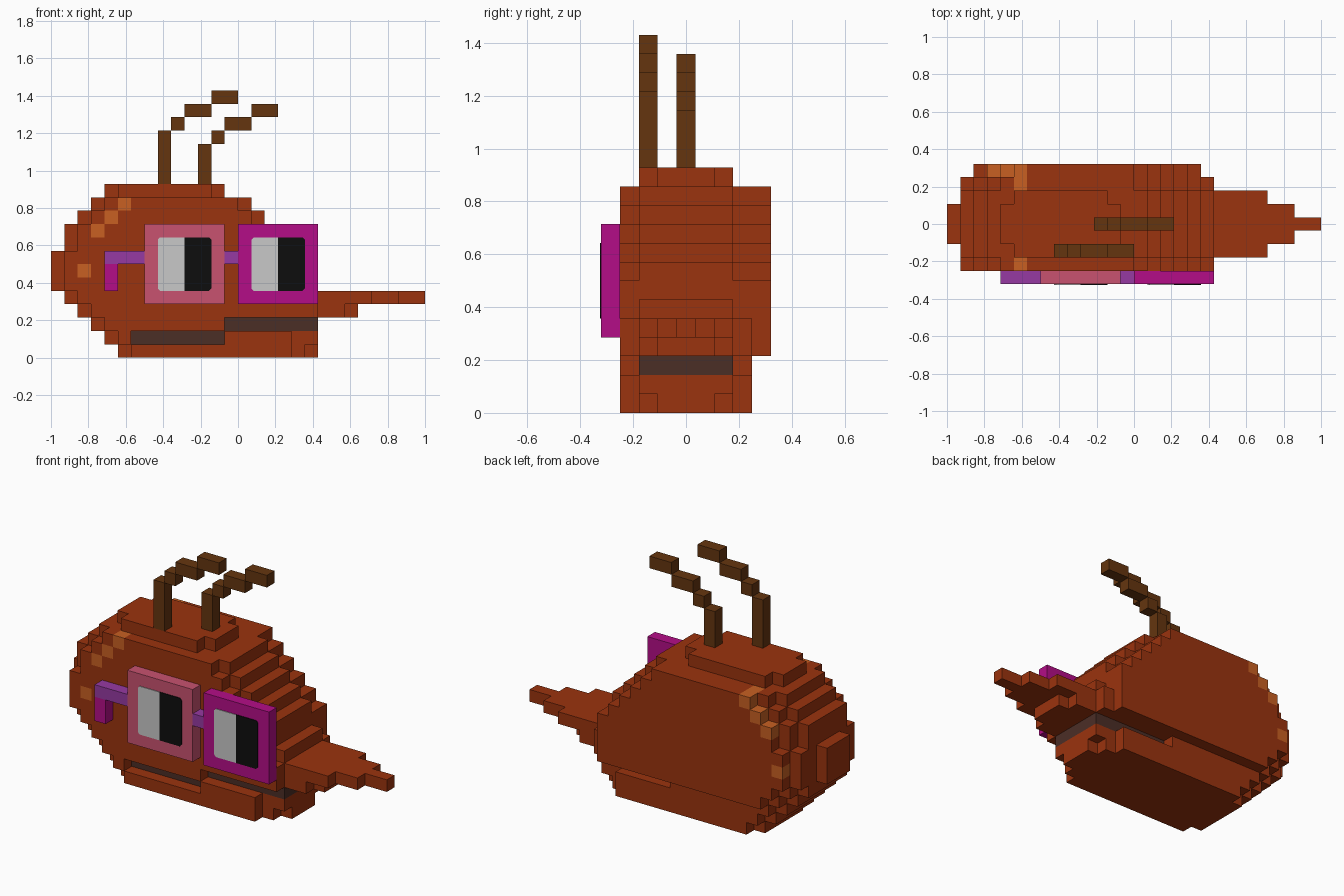
import bpy, bmesh

if "Cube" in bpy.data.objects:
    bpy.data.objects.remove(bpy.data.objects["Cube"])

U = 1 / 14                      # edge of one cube
ORIGIN = (-1.0, -4.5 * U, 0.0)


def linear(c):
    c /= 255
    return c / 12.92 if c <= 0.04045 else ((c + 0.055) / 1.055) ** 2.4


def material(name, r, g, b):
    m = bpy.data.materials.new(name)
    m.diffuse_color = (linear(r), linear(g), linear(b), 1)
    m.use_nodes = True
    m.node_tree.nodes["Principled BSDF"].inputs["Base Color"].default_value = m.diffuse_color
    return m


RUST = material("rust", 155, 51, 14)
ORANGE = material("orange", 200, 96, 34)
MOUTH = material("dark_mouth", 75, 46, 38)
BROWN = material("antenna_brown", 101, 53, 15)
PINK = material("pink", 200, 82, 112)
MAGENTA = material("magenta", 180, 13, 135)
PURPLE = material("purple", 150, 58, 162)
GREY = material("eye_grey", 200, 200, 200)
BLACK = material("pupil_black", 13, 13, 13)


def new_object(name, bm, mats):
    me = bpy.data.meshes.new(name)
    bm.to_mesh(me)
    bm.free()
    for m in mats:
        me.materials.append(m)
    ob = bpy.data.objects.new(name, me)
    bpy.context.collection.objects.link(ob)
    return ob


def box(i, j, k):
    """All cells in half-open ranges along x, y, z."""
    return {(x, y, z) for x in range(*i) for y in range(*j) for z in range(*k)}


def cubes(name, cells, mats):
    """Outer skin of a cell set; cells maps each cell to a material index."""
    bm, verts = bmesh.new(), {}

    def vert(p):
        if p not in verts:
            verts[p] = bm.verts.new([o + U * c for o, c in zip(ORIGIN, p)])
        return verts[p]

    for cell, mat in cells.items():
        for axis in range(3):
            a, b = (axis + 1) % 3, (axis + 2) % 3
            for side in (0, 1):
                near = list(cell)
                near[axis] += 2 * side - 1
                if tuple(near) in cells:
                    continue
                ring = []
                for da, db in ((0, 0), (1, 0), (1, 1), (0, 1)):
                    p = list(cell)
                    p[axis] += side
                    p[a] += da
                    p[b] += db
                    ring.append(vert(tuple(p)))
                f = bm.faces.new(ring if side else ring[::-1])
                f.material_index = mat
    bmesh.ops.dissolve_limit(bm, angle_limit=0.01, verts=bm.verts[:],
                             edges=bm.edges[:], delimit={'MATERIAL'})
    return new_object(name, bm, mats)


def solid(name, cells, mat):
    return cubes(name, dict.fromkeys(cells, 0), [mat])


# Body: left and right ends of each layer, narrowing towards the sides
LEFT = [5, 4, 3, 2, 1, 0, 0, 0, 1, 1, 2, 3]
MID_RIGHT = [20, 20, 20, 20, 20, 20, 19, 19, 18, 17, 16, 15]
SIDE_RIGHT = [18, 18, 20, 20, 20, 19, 19, 18, 17, 16, 15, 14]
body = set()
for k in range(12):
    for j in range(1, 9):
        if j == 8 and k < 3:
            continue
        side = j in (1, 7, 8)
        left = LEFT[k] + (2 if j == 8 else 1 if side else 0)
        if j in (2, 6):
            left = max(left, 1)
        right = SIDE_RIGHT[k] if side else MID_RIGHT[k]
        if j == 8:
            right = min(right, 19)
        if k == 0 and j in (2, 6):
            right = 19
        body |= box((left, right), (j, j + 1), (k, k + 1))
# Crown
body |= box((5, 12), (2, 7), (12, 13)) | box((4, 13), (3, 6), (12, 13))
# Pointed bill
body |= box((20, 24), (2, 7), (4, 5)) | box((24, 26), (3, 6), (4, 5))
body |= box((26, 28), (4, 5), (4, 5))
body |= box((20, 22), (2, 7), (3, 4)) | box((22, 23), (3, 6), (3, 4))
# Mouth slots
body -= box((6, 13), (1, 2), (1, 2))
body -= box((13, 20), (1, 2), (2, 3)) | box((13, 20), (7, 8), (2, 3))
colours = dict.fromkeys(body, 0)
for c in box((6, 13), (2, 3), (1, 2)) | box((13, 20), (2, 7), (2, 3)):
    colours[c] = 1
# Orange freckles on both sides
for i, k in ((5, 11), (4, 10), (3, 9), (2, 6)):
    for j in (1, 8):
        colours[(i, j, k)] = 2
colours[(5, 7, 11)] = 2
cubes("body", colours, [RUST, MOUTH, ORANGE])


# Bent antennae
def antenna(name, i, j, height):
    top = 13 + height
    cells = box((i, i + 1), (j, j + 1), (13, top))
    for x0, x1, k in ((1, 2, 0), (2, 4, 1), (4, 6, 2)):
        cells |= box((i + x0, i + x1), (j, j + 1), (top + k, top + k + 1))
    solid(name, cells, BROWN)


antenna("front_antenna", 8, 2, 4)
antenna("rear_antenna", 11, 4, 3)

# Glasses
solid("left_frame", box((7, 13), (0, 1), (4, 10)), PINK)
solid("right_frame", box((14, 20), (0, 1), (4, 10)), MAGENTA)
solid("bridge", box((13, 14), (0, 1), (7, 8)), PURPLE)
solid("temple", box((4, 7), (0, 1), (7, 8)), PURPLE)
solid("temple_tip", box((4, 5), (0, 1), (5, 7)), MAGENTA)


# Eye plates with clipped outer corners
def eye_plate(name, i, clip_left, mat):
    c, x0, x1, z0, z1 = 0.012, -1 + i * U, -1 + (i + 2) * U, 5 * U, 9 * U
    if clip_left:
        pts = [(x0 + c, z0), (x1, z0), (x1, z1), (x0 + c, z1), (x0, z1 - c), (x0, z0 + c)]
    else:
        pts = [(x0, z0), (x1 - c, z0), (x1, z0 + c), (x1, z1 - c), (x1 - c, z1), (x0, z1)]
    bm = bmesh.new()
    y = ORIGIN[1]
    f = bm.faces.new([bm.verts.new((x, y, z)) for x, z in pts])
    out = bmesh.ops.extrude_face_region(bm, geom=[f])
    for v in out["geom"]:
        if isinstance(v, bmesh.types.BMVert):
            v.co.y -= 0.004
    bmesh.ops.recalc_face_normals(bm, faces=bm.faces[:])
    new_object(name, bm, [mat])


for side, i in (("left", 8), ("right", 15)):
    eye_plate(side + "_eye_white", i, True, GREY)
    eye_plate(side + "_pupil", i + 2, False, BLACK)
